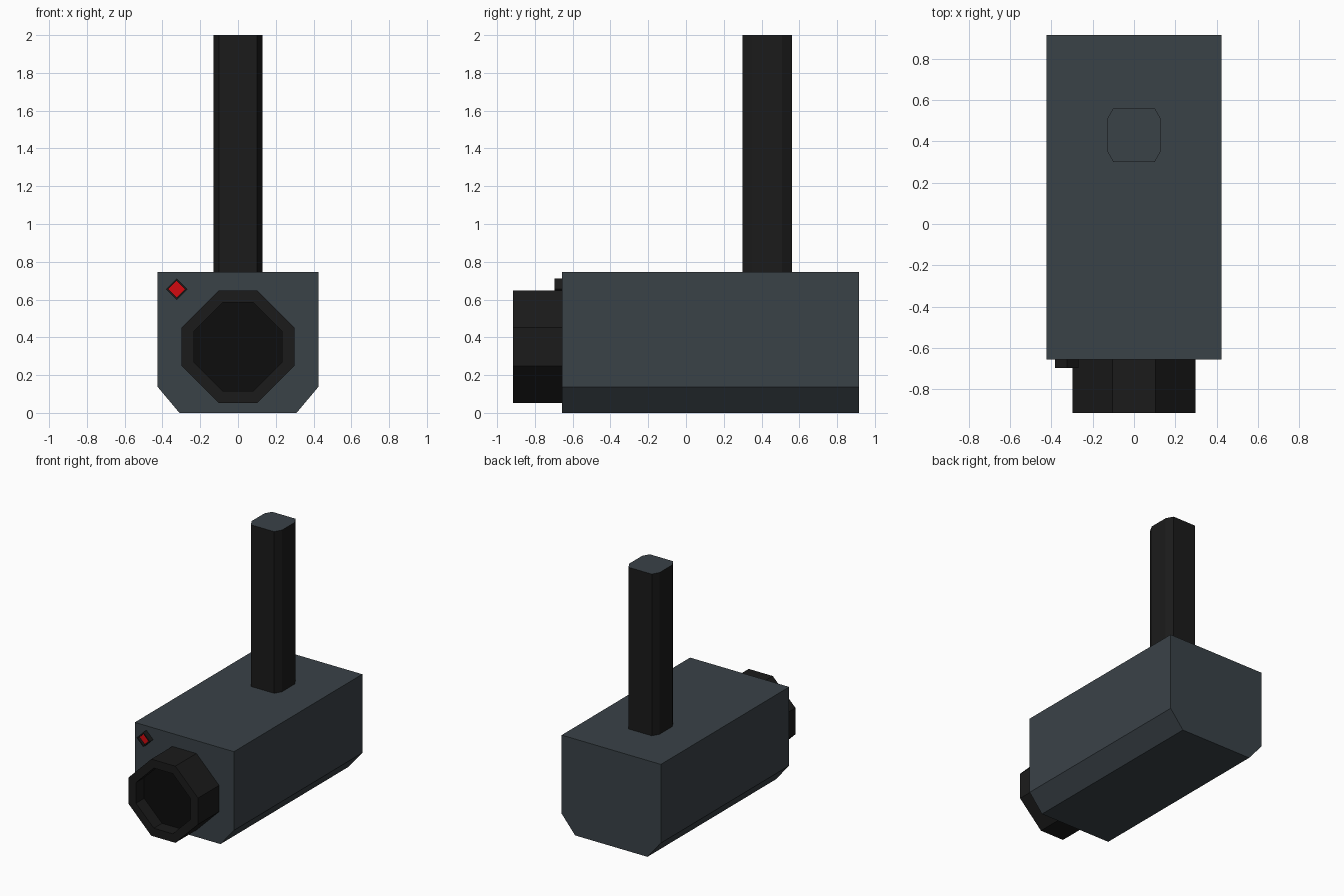
import bpy, bmesh
from mathutils import Vector

if "Cube" in bpy.data.objects:
    bpy.data.objects.remove(bpy.data.objects["Cube"])


def material(name, rgb):
    m = bpy.data.materials.new(name)
    m.diffuse_color = (*rgb, 1)
    m.use_nodes = True
    m.node_tree.nodes["Principled BSDF"].inputs["Base Color"].default_value = m.diffuse_color
    return m


SLATE = material("slate", (0.042, 0.054, 0.064))
BLACK = material("black", (0.011, 0.011, 0.011))
GLASS = material("dark_glass", (0.004, 0.004, 0.004))
RED = material("red", (0.65, 0.003, 0.005))


def octagon(cx, cy, rx, ry, fx, fy):
    """Box of half size rx, ry with cut corners; fx, fy are the half flats."""
    q = [(fx, ry), (rx, fy), (rx, -fy), (fx, -ry)]
    return [(cx + x, cy + y) for x, y in q + [(-x, -y) for x, y in q]]


def prism(name, profile, axis, start, end, mats, rim=None, depth=0):
    """Extrude profile from start to end; the end cap takes the second material.
    With rim, the end cap is shrunk by that factor and sunk by depth."""
    def point(u, v, w):
        return Vector((u, w, v)) if axis == "y" else Vector((u, v, w))

    bm = bmesh.new()
    base = bm.faces.new([bm.verts.new(point(u, v, start)) for u, v in profile])
    ext = bmesh.ops.extrude_face_region(bm, geom=[base])["geom"]
    bmesh.ops.translate(bm, vec=point(0, 0, end - start),
                        verts=[g for g in ext if isinstance(g, bmesh.types.BMVert)])
    cap = next(g for g in ext if isinstance(g, bmesh.types.BMFace))
    if rim:
        cap = bmesh.ops.extrude_discrete_faces(bm, faces=[cap])["faces"][0]
        centre = cap.calc_center_median()
        for v in cap.verts:
            v.co = centre + (v.co - centre) * rim
        cap = bmesh.ops.extrude_discrete_faces(bm, faces=[cap])["faces"][0]
        bmesh.ops.translate(bm, vec=point(0, 0, depth), verts=cap.verts[:])
    cap.material_index = len(mats) - 1
    bmesh.ops.recalc_face_normals(bm, faces=bm.faces[:])
    mesh = bpy.data.meshes.new(name)
    bm.to_mesh(mesh)
    bm.free()
    for m in mats:
        mesh.materials.append(m)
    obj = bpy.data.objects.new(name, mesh)
    bpy.context.collection.objects.link(obj)
    return obj


# Housing with chamfered lower edges
right = [(0.31, 0), (0.425, 0.137), (0.425, 0.747)]
prism("camera_body", right + [(-x, z) for x, z in reversed(right)],
      "y", 0.915, -0.657, [SLATE])

# Ceiling post with cut corners
prism("mounting_post", octagon(0, 0.431, 0.13, 0.131, 0.1, 0.078),
      "z", 0.747, 2.0, [BLACK, SLATE])

# Lens barrel with recessed glass
prism("lens_barrel", octagon(0, 0.35, 0.298, 0.297, 0.103, 0.102),
      "y", -0.657, -0.915, [BLACK, GLASS], rim=0.785, depth=0.1)

# Diamond indicator light with recessed red face
r = 0.057
cx, cz = -0.325, 0.655
prism("indicator_light", [(cx, cz + r), (cx + r, cz), (cx, cz - r), (cx - r, cz)],
      "y", -0.657, -0.697, [BLACK, RED], rim=0.78, depth=0.02)
